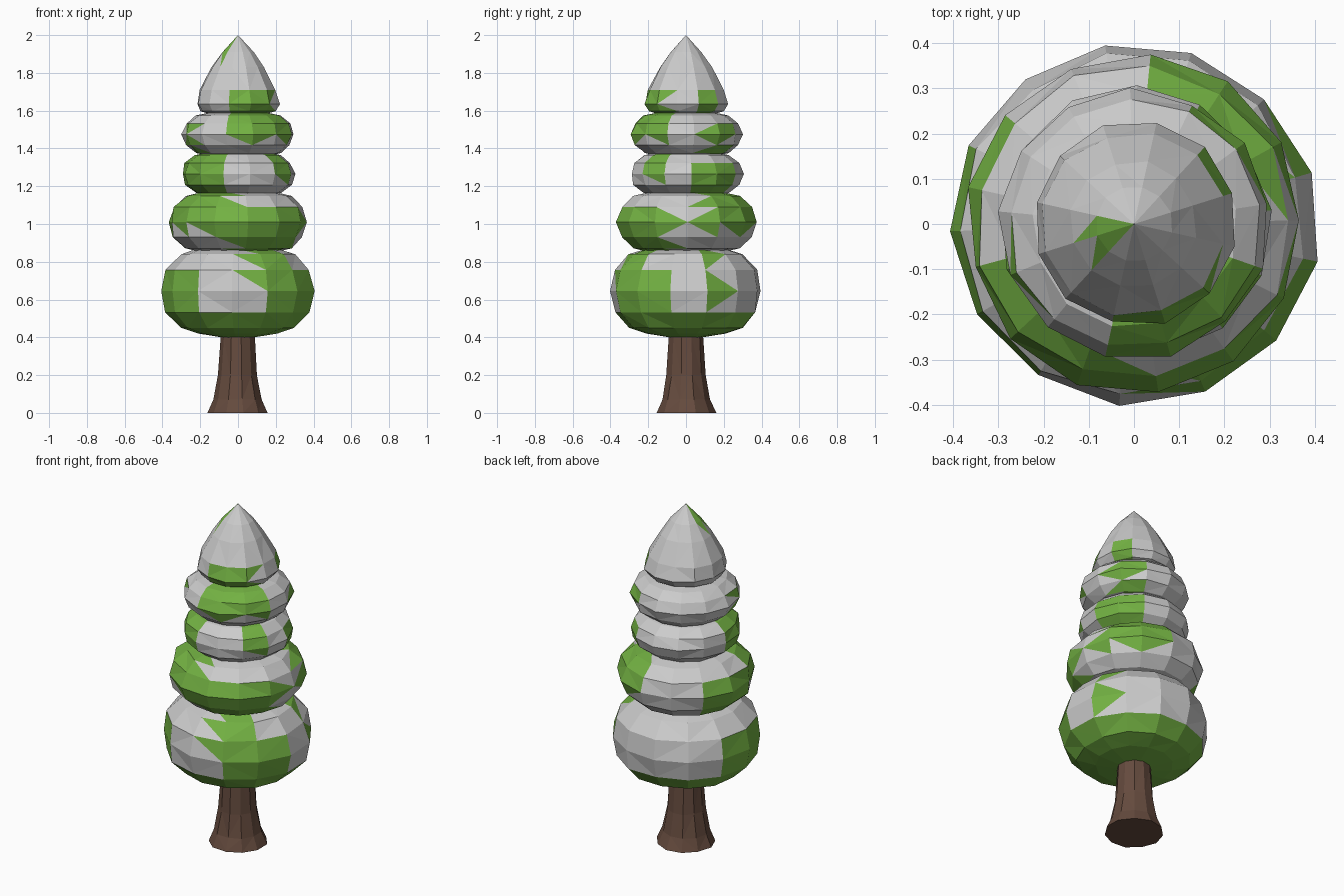
import bpy, bmesh, random
from math import cos, sin, pi, degrees, atan2

if "Cube" in bpy.data.objects:
    bpy.data.objects.remove(bpy.data.objects["Cube"])

random.seed(7)


def material(name, color):
    m = bpy.data.materials.new(name)
    m.diffuse_color = (*color, 1)
    m.use_nodes = True
    m.node_tree.nodes["Principled BSDF"].inputs["Base Color"].default_value = m.diffuse_color
    return m


SNOW = material("snow", (0.8, 0.8, 0.8))
GREEN = material("needles", (0.17, 0.44, 0.055))
BARK = material("bark", (0.13, 0.07, 0.048))


def lathe(name, profile, sides, mats, wobble, is_green=None):
    """Revolve (r, z) points, with slight irregularity; r = 0 is a single point."""
    bm = bmesh.new()
    turn = random.random()
    rings = []
    for r, z in profile:
        ring = []
        for i in range(sides if r else 1):
            a = turn + 2 * pi * i / sides
            rr = r * random.uniform(1 - wobble, 1 + wobble)
            ring.append(bm.verts.new((rr * cos(a), rr * sin(a), z)))
        rings.append(ring)
    for a, b in zip(rings, rings[1:]):
        for i in range(sides):
            j = (i + 1) % sides
            if len(a) == 1:
                bm.faces.new((a[0], b[j], b[i]))
            elif len(b) == 1:
                bm.faces.new((a[i], a[j], b[0]))
            else:
                bm.faces.new((a[i], a[j], b[j], b[i]))
    bmesh.ops.triangulate(bm, faces=bm.faces[:])
    bmesh.ops.recalc_face_normals(bm, faces=bm.faces[:])
    if is_green:
        for f in bm.faces:
            c = f.calc_center_median()
            f.material_index = int(is_green(degrees(atan2(c.y, c.x)) % 360, c.z))
    me = bpy.data.meshes.new(name)
    bm.to_mesh(me)
    bm.free()
    for m in mats:
        me.materials.append(m)
    ob = bpy.data.objects.new(name, me)
    bpy.context.collection.objects.link(ob)


def rounded(radius, zc, h):
    """Bulging cushion section, closed at both ends."""
    pts = [(radius * (0.52 + 0.48 * cos(t)), zc + h * sin(t))
           for t in (pi * (k / 6 - 0.5) for k in range(7))]
    return [(0, zc - h * 1.15)] + pts + [(0, zc + h * 1.1)]


# Trunk with flared foot
lathe("trunk", [(0, 0), (0.162, 0), (0.13, 0.07), (0.106, 0.2), (0.092, 0.4),
                (0.09, 0.5), (0, 0.5)], 11, [BARK], 0.03)

# Cushion tiers: radius, middle height, half height, then green sectors in degrees.
# Each sector is bare of snow on its lower, upper or whole side in turn.
tiers = [
    (0.405, 0.645, 0.225, "low", [(155, 240), (300, 350)], "high", [(10, 32), (280, 320)]),
    (0.37, 1.01, 0.16, "low", [(140, 200), (265, 350)], "high", [(17, 76), (200, 268)]),
    (0.3, 1.265, 0.115, "low", [(10, 55), (165, 255)], "high", [(180, 255), (308, 342)]),
    (0.297, 1.475, 0.115, "low", [(20, 55), (190, 212)], "high", [(262, 335)]),
]
for n, (radius, zc, h, _, low, _, high) in enumerate(tiers, 1):
    def green(az, z):
        if n == 1 and z < 0.51:          # snow-free underside
            return True
        return (any(a <= az <= b for a, b in low) and z < zc + h * 0.4
                or any(a <= az <= b for a, b in high) and z > zc - h * 0.3)
    lathe(f"foliage_tier_{n}", rounded(radius, zc, h), 13, [SNOW, GREEN], 0.025, green)

# Pointed crown
lathe("crown", [(0, 1.57), (0.14, 1.58), (0.2, 1.597), (0.226, 1.635), (0.205, 1.71),
                (0.14, 1.83), (0.085, 1.91), (0, 2)], 12, [SNOW, GREEN], 0.03,
      lambda az, z: z < 1.72 and (262 < az < 332 or 15 < az < 48)
      or 178 < az < 235 and z > 1.87)
